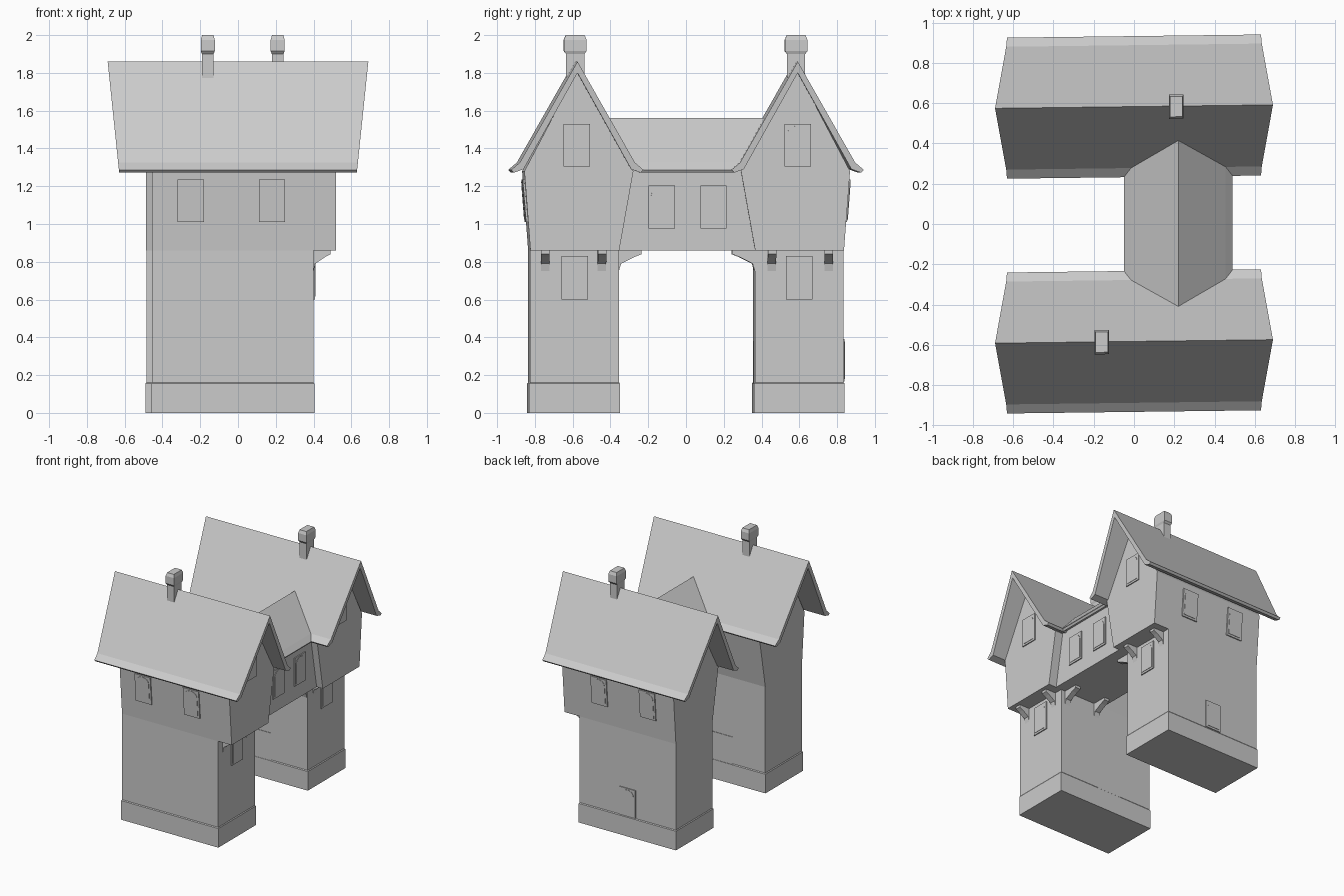
import bpy, bmesh, math

if "Cube" in bpy.data.objects:
    bpy.data.objects.remove(bpy.data.objects["Cube"])

SHEAR = 0.0125  # the whole building is very slightly skewed


def build(name, rings):
    """Skin equal-length rings into a capped solid."""
    bm = bmesh.new()
    vs = [[bm.verts.new((x, y + SHEAR * x, z)) for x, y, z in r] for r in rings]
    n = len(vs[0])
    for a, b in zip(vs, vs[1:]):
        for i in range(n):
            j = (i + 1) % n
            bm.faces.new((a[i], a[j], b[j], b[i]))
    bm.faces.new(vs[0])
    bm.faces.new(vs[-1])
    bmesh.ops.recalc_face_normals(bm, faces=bm.faces)
    me = bpy.data.meshes.new(name)
    bm.to_mesh(me)
    bm.free()
    ob = bpy.data.objects.new(name, me)
    bpy.context.collection.objects.link(ob)
    return ob


def prism(name, pts, a, b, place):
    return build(name, [[place(u, v, w) for u, v in pts] for w in (a, b)])


def rect(x0, x1, y0, y1, z):
    return [(x0, y0, z), (x1, y0, z), (x1, y1, z), (x0, y1, z)]


def arch(w, h, seg=8):
    r = w / 2
    return [(-r, 0), (r, 0)] + [(r * math.cos(math.pi * i / seg),
            h - r * .8 + r * .8 * math.sin(math.pi * i / seg)) for i in range(seg + 1)]


def window(name, place, w=.14, h=.225, t=.008):
    """Rectangular surround with a raised arched pane; place(u, v, outward)."""
    prism(name + "_surround", [(-w/2, 0), (w/2, 0), (w/2, h), (-w/2, h)], -.02, t, place)
    pane = [(u, v + .015) for u, v in arch(w - .03, h - .025)]
    prism(name + "_pane", pane, -.02, t + .003, place)


def on_x(x, y, z):
    return lambda u, v, w: (x + w, y + u, z + v)


def on_y(x, y, z, s, lean=0.0):
    return lambda u, v, w: (x + u, s * (y + w + lean * v), z + v)


BRACKET = [(0, .75), (.1, .79), (.68, .825), (1, .84), (1, .87), (0, .87)]
ROOF = [(0, 1.86), (.305, 1.325), (.35, 1.287), (.335, 1.272), (.285, 1.29), (0, 1.80)]


def both_sides(half):
    return half + [(-u, v) for u, v in half[-2:0:-1]]


for s, tag in ((-1, "front"), (1, "rear")):
    dx = 0 if s < 0 else -.03
    x0, x1, xj = -.455 + dx, .40 + dx, .52 + dx * .5

    # lower tower and plinth
    build(tag + "_tower", [rect(x0, x1, s * .36, s * .83, z) for z in (0, .87)])
    build(tag + "_plinth", [rect(x0 - e, x1 + e, s * (.36 - e), s * (.83 + e), z)
                            for z, e in ((0, .005), (.155, .005), (.162, .0))])

    # upper storey, flaring out to the eaves and up into the gable
    upper = [(.36, .86), (.83, .86), (.862, 1.28), (.583, 1.81), (.285, 1.28)]
    prism(tag + "_upper_storey", upper, x0 - .001, xj, lambda u, v, w: (w, s * u, v))

    # flared main roof, longer at the ridge than at the eaves
    prism(tag + "_roof", both_sides(ROOF), -1, 1,
          lambda u, v, w: (w * (.63 + .06 * (v - 1.28) / .58), s * .583 + u, v))

    # chimney with chamfered cap
    cx, cy = (-.16, -.585) if s < 0 else (.21, .58)
    steps = [(1.72, .031, .048), (1.90, .031, .048), (1.915, .037, .06),
             (1.975, .037, .06), (2.0, .030, .050)]
    build(tag + "_chimney", [rect(cx - a, cx + a, cy - b, cy + b, z) for z, a, b in steps])

    # jetty brackets under the gable end
    for k in (.45, .75):
        prism(f"{tag}_jetty_bracket", BRACKET, -.0225, .0225,
              lambda u, v, w: (x1 + u * .09, s * k + w, v))
    # passage brackets under the bridge
    for bx in (.34, .06):
        prism(f"{tag}_bridge_bracket", BRACKET, -.0225, .0225,
              lambda u, v, w: (bx + w, s * (.36 - u * .12), v))

    # windows: gable, under the jetty, and outer wall
    window(tag + "_gable_window", on_x(xj, s * .585, 1.305))
    window(tag + "_lower_window", on_x(x1, s * .595, .60), h=.23)
    for wx in (-.25, .18):
        window(tag + "_upper_window", on_y(wx, .842, 1.01, s, .076))

    # door facing the passage
    prism(tag + "_door", [(-.105, .06), (.105, .06), (.105, .38), (-.105, .38)], -.01, .004,
          lambda u, v, w: (u - .06, s * (.36 - w), v))

# low window on the back wall
window("rear_ground_window", on_y(-.06, .83, .165, 1))

# bridge room between the towers
bridge = [(0, .86), (.45, .86), (.45, 1.3), (.22, 1.53), (0, 1.3)]
prism("bridge_room", bridge, -.38, .38, lambda u, v, w: (u, w, v))
BRIDGE_ROOF = [(0, 1.56), (.235, 1.325), (.27, 1.287), (.26, 1.272), (.22, 1.29), (0, 1.51)]
# roof ends follow the slopes of the main roofs
prism("bridge_roof", both_sides(BRIDGE_ROOF), -1, 1,
      lambda u, v, w: (.22 + u, w * (.25 + .175 * (v - 1.28) / .28), v))
for y in (-.135, .14):
    window("bridge_window", on_x(.45, y, .975), h=.23)
